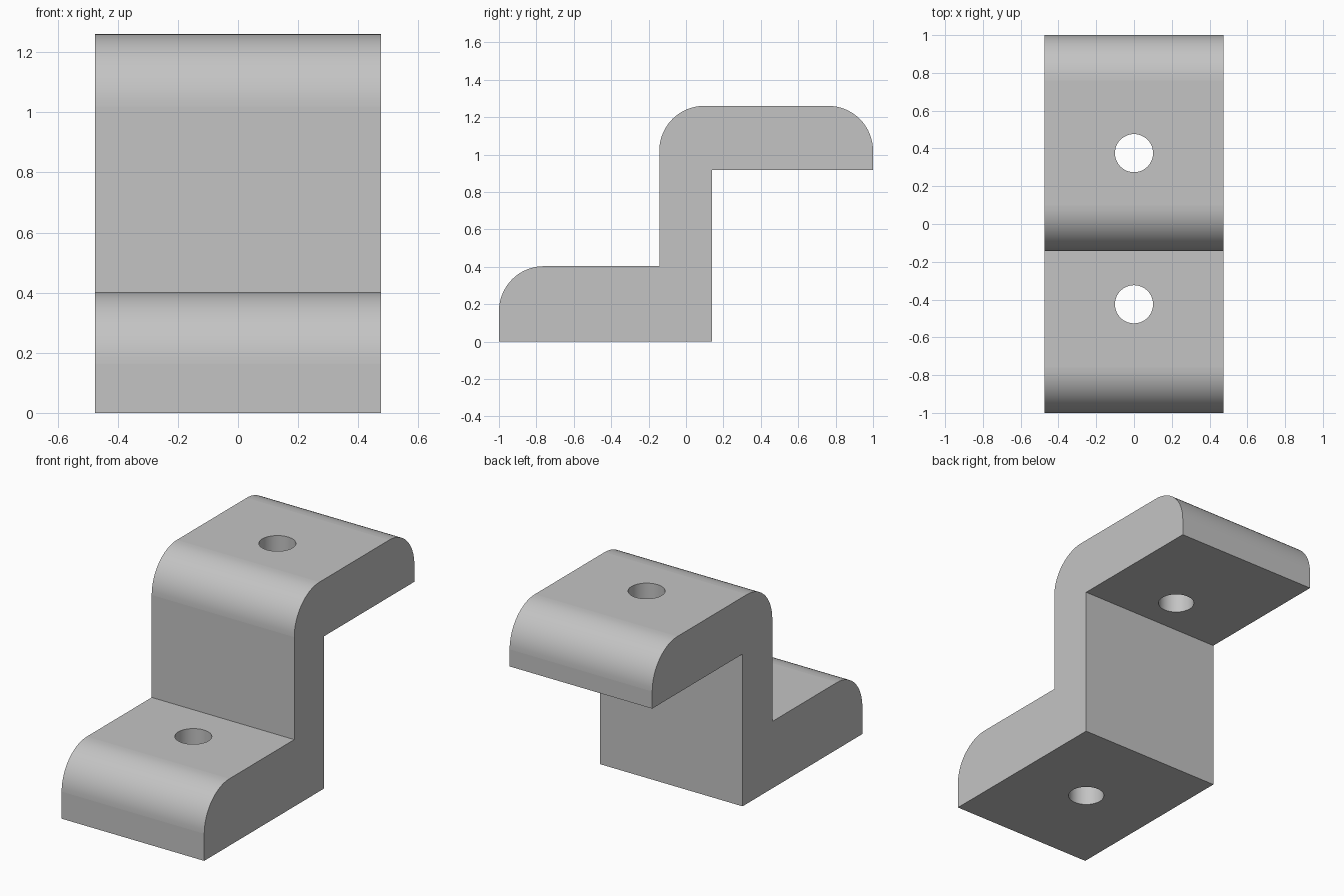
import bpy, bmesh
from math import sin, cos, pi

if "Cube" in bpy.data.objects:
    bpy.data.objects.remove(bpy.data.objects["Cube"], do_unlink=True)

HALF_W = 0.475
R = 0.24          # outer rounding
STEPS = 16

grey = bpy.data.materials.new("plain grey")
grey.use_nodes = True
colour = (0.55, 0.55, 0.55, 1)
grey.diffuse_color = colour
grey.node_tree.nodes["Principled BSDF"].inputs["Base Color"].default_value = colour


def arc(cy, cz, start):
    """Quarter round, counter-clockwise in the side profile."""
    angles = [start + pi / 2 * i / STEPS for i in range(STEPS + 1)]
    return [(cy + R * cos(a), cz + R * sin(a)) for a in angles]


# Stepped side profile with three rounded outer corners
profile = [(-1, 0), (0.14, 0), (0.14, 0.917), (1, 0.917)]
profile += arc(1 - R, 1.26 - R, 0)
profile += arc(-0.143 + R, 1.26 - R, pi / 2)
profile += [(-0.143, 0.403)]
profile += arc(-1 + R, 0.403 - R, pi / 2)

# Bracket body: profile extruded across the width
bm = bmesh.new()
left = [bm.verts.new((HALF_W, y, z)) for y, z in profile]
right = [bm.verts.new((-HALF_W, y, z)) for y, z in profile]
bm.faces.new(left)
bm.faces.new(right[::-1])
for i in range(len(profile)):
    j = (i + 1) % len(profile)
    face = bm.faces.new((left[i], right[i], right[j], left[j]))
    face.normal_update()
    # only the rounded strips are smooth
    face.smooth = max(abs(c) for c in face.normal) < 0.9999
bmesh.ops.recalc_face_normals(bm, faces=bm.faces)
mesh = bpy.data.meshes.new("stepped_bracket")
bm.to_mesh(mesh)
bm.free()
mesh.materials.append(grey)
bracket = bpy.data.objects.new("stepped_bracket", mesh)
bpy.context.collection.objects.link(bracket)


def drill(name, y, z):
    """Vertical screw hole through one flange."""
    bpy.ops.mesh.primitive_cylinder_add(vertices=48, radius=0.101, depth=0.8,
                                        location=(0, y, z))
    cutter = bpy.context.object
    cutter.name = name
    cutter.data.materials.append(grey)
    for p in cutter.data.polygons:
        p.use_smooth = abs(p.normal.z) < 0.5
    mod = bracket.modifiers.new(name, 'BOOLEAN')
    mod.operation = 'DIFFERENCE'
    mod.solver = 'EXACT'
    mod.object = cutter
    bpy.context.view_layer.objects.active = bracket
    bpy.ops.object.modifier_apply(modifier=name)
    bpy.data.objects.remove(cutter, do_unlink=True)


drill("lower_hole", -0.425, 0.2)
drill("upper_hole", 0.375, 1.1)
